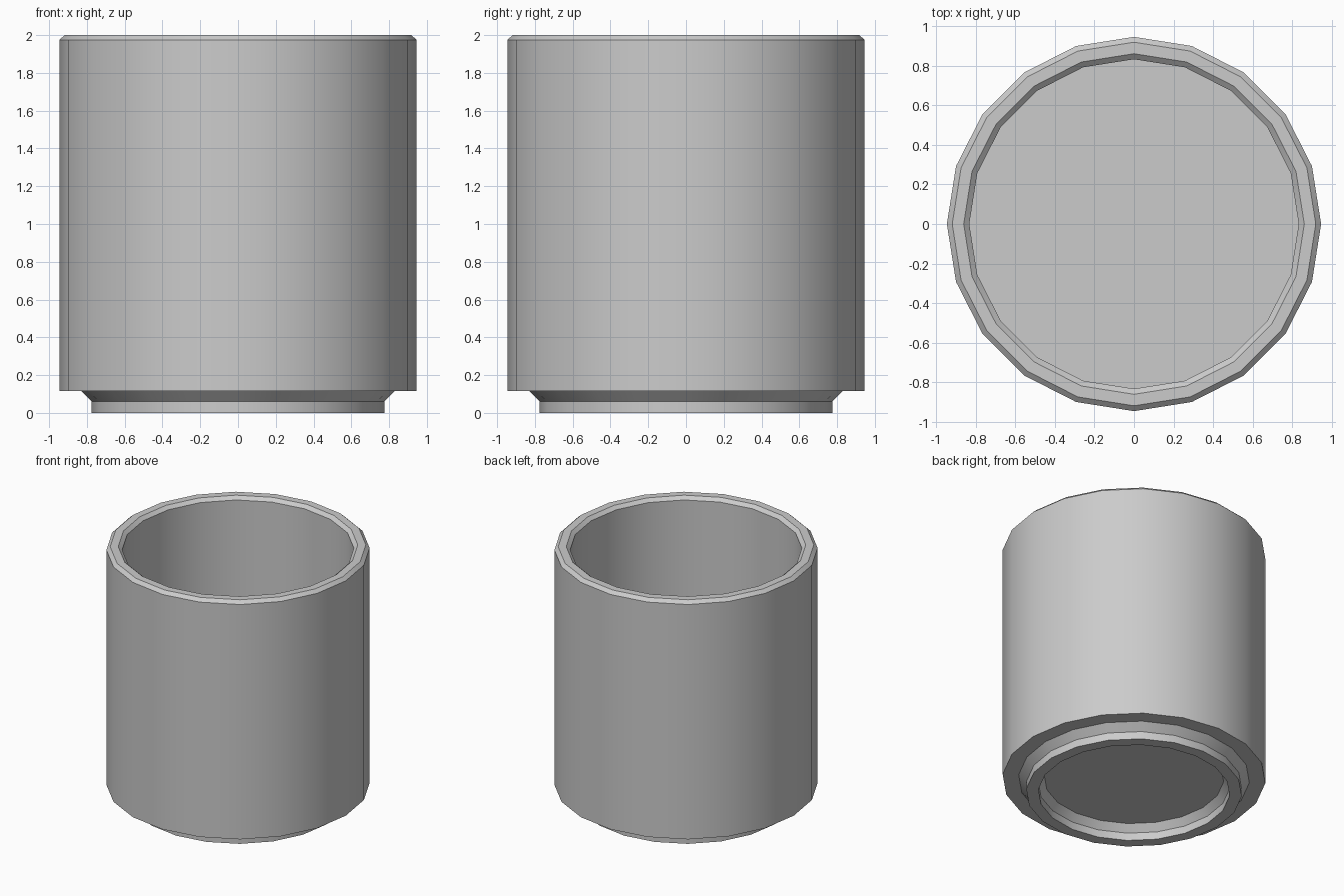
import bpy, bmesh, math

if "Cube" in bpy.data.objects:
    bpy.data.objects.remove(bpy.data.objects["Cube"])

SIDES = 20

# Half cross-section (radius, height): underside centre, foot, wall, rim, inner floor
profile = [
    (0, 0.115), (0.645, 0.115), (0.688, 0.06), (0.688, 0),
    (0.775, 0), (0.775, 0.06), (0.83, 0.115), (0.945, 0.115),
    (0.945, 1.975), (0.918, 2.0), (0.86, 2.0), (0.832, 1.975),
    (0.832, 0.23), (0, 0.23),
]

# Revolve the section around z
bm = bmesh.new()
verts = [bm.verts.new((r, 0, z)) for r, z in profile]
edges = [bm.edges.new(pair) for pair in zip(verts, verts[1:])]
bmesh.ops.spin(bm, geom=verts + edges, cent=(0, 0, 0), axis=(0, 0, 1),
               angle=math.tau, steps=SIDES, use_merge=False)
bmesh.ops.remove_doubles(bm, verts=bm.verts[:], dist=0.0005)
bmesh.ops.recalc_face_normals(bm, faces=bm.faces[:])

mesh = bpy.data.meshes.new("cup")
bm.to_mesh(mesh)
bm.free()
cup = bpy.data.objects.new("cup", mesh)
bpy.context.collection.objects.link(cup)

# Smooth round the wall, crisp at the chamfers
bpy.context.view_layer.objects.active = cup
cup.select_set(True)
bpy.ops.object.shade_smooth_by_angle(angle=math.radians(30))
